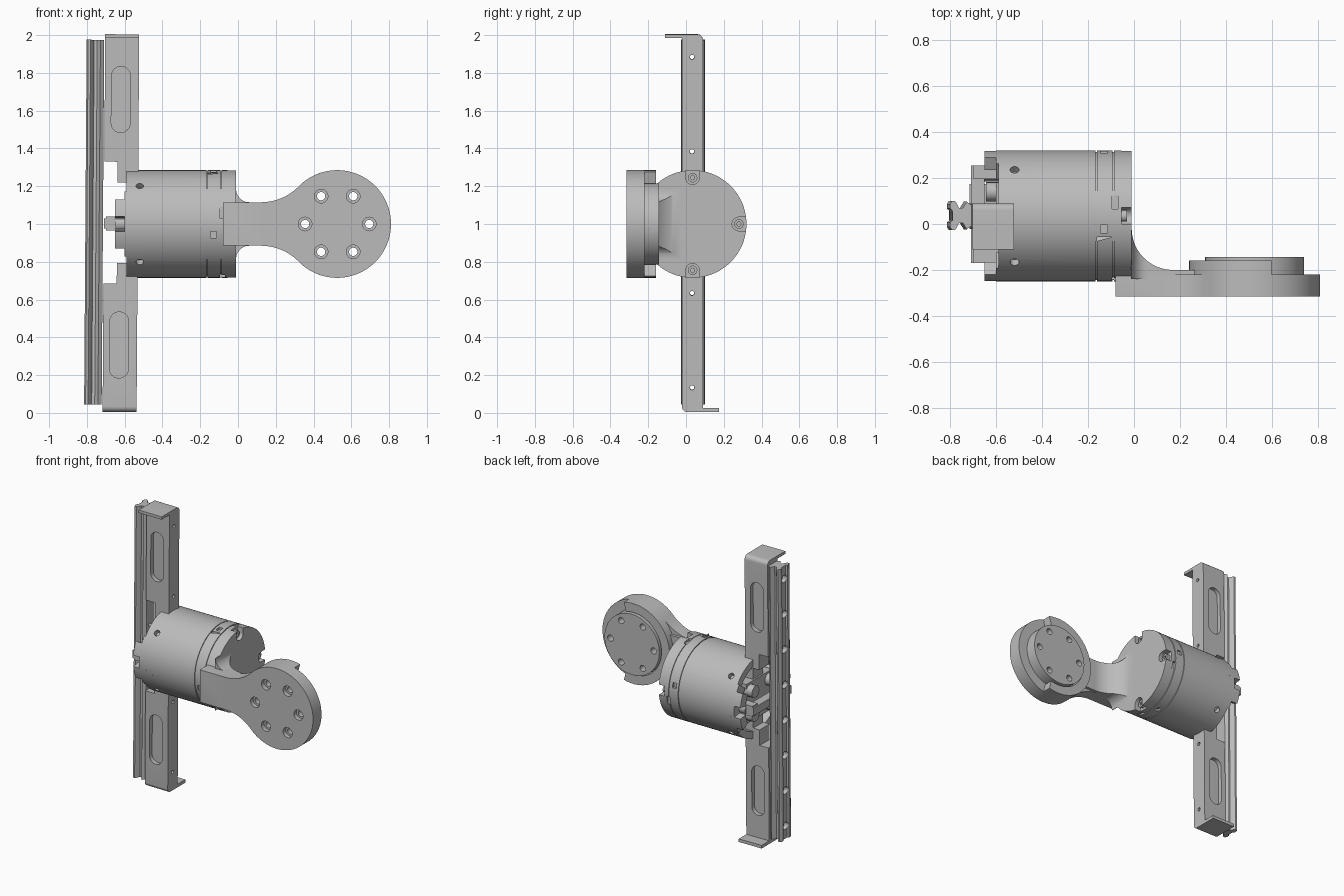
import bpy, bmesh, math
from mathutils import Matrix, Vector

if "Cube" in bpy.data.objects:
    bpy.data.objects.remove(bpy.data.objects["Cube"], do_unlink=True)

grey = bpy.data.materials.new("machined_grey")
grey.use_nodes = True
grey.diffuse_color = (0.5, 0.5, 0.5, 1)
grey.node_tree.nodes["Principled BSDF"].inputs["Base Color"].default_value = (0.5, 0.5, 0.5, 1)
parts = []


def add(name, bm):
    bmesh.ops.recalc_face_normals(bm, faces=bm.faces)
    me = bpy.data.meshes.new(name)
    bm.to_mesh(me)
    bm.free()
    me.materials.append(grey)
    ob = bpy.data.objects.new(name, me)
    bpy.context.collection.objects.link(ob)
    parts.append(ob)
    return ob


def prism(name, outline, axis, lo, hi, round_lo=0):
    """Extrude a 2D outline along an axis; the outline uses the other two axes in order."""
    place = {"x": lambda a, b, t: (t, a, b), "y": lambda a, b, t: (a, t, b),
             "z": lambda a, b, t: (a, b, t)}[axis]
    bm = bmesh.new()
    low = [bm.verts.new(place(a, b, lo)) for a, b in outline]
    high = [bm.verts.new(place(a, b, hi)) for a, b in outline]
    bottom = bm.faces.new(low)
    bm.faces.new(high[::-1])
    n = len(low)
    for i in range(n):
        j = (i + 1) % n
        bm.faces.new((low[i], high[i], high[j], low[j]))
    if round_lo:
        bmesh.ops.bevel(bm, geom=list(bottom.edges), offset=round_lo, segments=5,
                        profile=0.5, affect="EDGES", clamp_overlap=True)
    return add(name, bm)


def arc(cx, cy, r, a0, a1, n=24):
    return [(cx + r * math.cos(math.radians(a0 + (a1 - a0) * i / n)),
             cy + r * math.sin(math.radians(a0 + (a1 - a0) * i / n))) for i in range(n + 1)]


def disc(name, axis, c, r, lo, hi, n=64, round_lo=0):
    return prism(name, arc(c[0], c[1], r, 0, 360, n)[:-1], axis, lo, hi, round_lo)


def box(name, x0, x1, y0, y1, z0, z1):
    return prism(name, [(x0, y0), (x1, y0), (x1, y1), (x0, y1)], "z", z0, z1)


def cut(ob, cutters, op="DIFFERENCE"):
    for c in cutters:
        m = ob.modifiers.new("cut", "BOOLEAN")
        m.operation, m.object, m.solver = op, c, "EXACT"
    bpy.context.view_layer.update()
    me = bpy.data.meshes.new_from_object(ob.evaluated_get(bpy.context.evaluated_depsgraph_get()))
    ob.modifiers.clear()
    ob.data = me
    for c in cutters:
        parts.remove(c)
        bpy.data.objects.remove(c, do_unlink=True)
    return ob


YC, ZC, R = 0.035, 1.0, 0.285      # housing axis and radius
HX = 0.525                         # head centre in x

# Housing: a cup open at the back, with grooves, screw notches and side holes
housing = disc("housing", "x", (YC, ZC), R, -0.59, -0.01, 96)
cutters = [disc("bore", "x", (YC, ZC), 0.235, -0.7, -0.47)]
for gx in (-0.165, -0.09):
    ring = disc("groove", "x", (YC, ZC), 0.32, gx - 0.003, gx + 0.003, 96)
    cutters.append(cut(ring, [disc("core", "x", (YC, ZC), R - 0.006, -0.3, 0.1, 96)]))
for k in range(4):
    turn = (Matrix.Translation((0, YC, ZC)) @ Matrix.Rotation(math.radians(90 * k), 4, "X"))
    if k != 2:
        notch = prism("notch", arc(0.245, 0, 0.036, 90, 270) + [(0.32, -0.036), (0.32, 0.036)],
                      "x", -0.055, 0.05)
        screw = disc("cap_screw", "x", (0.245, 0), 0.025, -0.07, -0.03, 24)
        screw.data.transform(turn)
        cut(screw, [])
        socket = disc("socket", "x", (0.245, 0), 0.012, -0.045, 0.1, 6)
        socket.data.transform(turn)
        cut(screw, [socket])
        notch.data.transform(turn)
        cutters.append(notch)
    # Radial holes and short side slots
    side = disc("side_hole", "z", (-0.52, 0), 0.02, 0.25, 0.4, 16)
    side.data.transform(turn @ Matrix.Rotation(math.radians(45), 4, "X"))
    slot1 = box("side_slot", -0.145, -0.115, -0.075, -0.04, 0.265, 0.4)
    slot2 = box("side_slot", -0.095, -0.07, 0.03, 0.09, 0.265, 0.4)
    for s in (slot1, slot2):
        s.data.transform(turn)
    cutters += [side, slot1, slot2]
cut(housing, cutters)

# Rear lugs on the housing rim
for s, side in ((1, "back"), (-1, "front")):
    a0 = 0 if s > 0 else 180
    rim = arc(YC, ZC, R, a0 - 37, a0 + 37) + arc(YC, ZC, 0.2, a0 + 37, a0 - 37)
    prism(side + "_rim_step", rim, "x", -0.602, -0.5)
    for lo, hi in ((-27, -8), (8, 27)):
        lug = arc(YC, ZC, R, a0 + lo, a0 + hi, 8) + arc(YC, ZC, 0.225, a0 + hi, a0 + lo, 8)
        prism(side + "_rim_lug", lug, "x", -0.65, -0.5)

# Cross arm and small couplings between rail and housing
box("cross_arm", -0.71, -0.65, -0.17, 0.255, 0.975, 1.03)
for y in (-0.14, 0.225):
    y0, y1 = y - 0.03, y + 0.03
    box("cross_arm_end", -0.70, -0.46, y0, y1, 0.965, 1.04)
    knob = disc("arm_boss", "x", (y, ZC), 0.04, -0.65, -0.46, 24)
    cut(knob, [disc("hole", "x", (y, ZC), 0.015, -0.7, -0.6, 16)])
for y in (-0.07, 0.14):
    for z in (0.915, 1.085):
        disc("coupling_pin", "x", (y, z), 0.042, -0.645, -0.46, 20)
box("core_block", -0.60, -0.46, -0.11, 0.18, 0.86, 1.14)

# Rail with a waisted section and countersunk mounting holes
half = [(-0.715, 0.045), (-0.735, 0.06), (-0.752, 0.032), (-0.768, 0.032), (-0.78, 0.055),
        (-0.787, 0.063), (-0.80, 0.063), (-0.808, 0.05), (-0.808, 0.03), (-0.798, 0.022)]
section = [(x, 0.037 + y) for x, y in half] + [(x, 0.037 - y) for x, y in reversed(half)]
rail = prism("guide_rail", section, "z", 0.04, 1.97)
holes = []
for i in range(8):
    z = 0.13 + 0.25 * i
    holes.append(disc("hole", "x", (0.032, z), 0.012, -0.9, -0.6, 16))
    holes.append(disc("counterbore", "x", (0.032, z), 0.026, -0.9, -0.77, 20))
cut(rail, holes)

# Bracket: stepped bar with pocketed sides and a bent lip at each end
steps = [(-0.71, 0), (-0.53, 0), (-0.53, 2), (-0.71, 2), (-0.71, 1.325), (-0.64, 1.325),
         (-0.64, 1.215), (-0.59, 1.215), (-0.59, 0.79), (-0.64, 0.79), (-0.64, 0.68), (-0.71, 0.68)]
bracket = prism("bracket", steps, "y", -0.022, 0.09)
pockets = []
for lo, hi in ((0.18, 0.53), (1.48, 1.83)):
    shape = arc(-0.625, hi - 0.05, 0.05, 0, 180, 16) + arc(-0.625, lo + 0.05, 0.05, 180, 360, 16)
    pockets += [prism("pocket", shape, "y", -0.1, 0.008), prism("pocket", shape, "y", 0.06, 0.2)]
for z in (0.13, 0.63, 1.38, 1.88):
    pockets.append(disc("hole", "x", (0.032, z), 0.012, -0.9, -0.4, 16))
# Rounded outer bend corners
for y, z, sy, sz in ((-0.022, 0, 1, 1), (0.09, 2, -1, -1)):
    a = 270 if sz > 0 else 90
    b = 180 if sz > 0 else 0
    curve = arc(y + sy * 0.03, z + sz * 0.03, 0.03, a, b, 8)
    pockets.append(prism("corner", curve + [(y - sy * 0.02, z + sz * 0.03),
                                            (y - sy * 0.02, z - sz * 0.02),
                                            (y + sy * 0.03, z - sz * 0.02)], "x", -0.9, -0.4))
cut(bracket, pockets)
lips = [box("upper_lip", -0.71, -0.53, -0.11, 0.04, 1.98, 2.0),
        box("lower_lip", -0.71, -0.53, 0.03, 0.175, 0, 0.022)]

# Rail and bracket lean very slightly sideways
lean = Matrix.Translation((0, 0, 1)) @ Matrix.Rotation(math.radians(0.4), 4, "Y") @ Matrix.Translation((0, 0, -1))
for ob in [rail, bracket] + lips:
    ob.data.transform(lean)

# Arm plate: round head blending into a straight neck, front edge rounded
upper = arc(HX, ZC, R, 0, 135, 40) + arc(0.12, ZC + 0.398, 0.283, -44, -90, 16) + [(-0.08, ZC + 0.115)]
lower = [(x, 2 * ZC - z) for x, z in reversed(upper)]
plate = prism("arm_plate", upper + lower[:-1], "y", -0.315, -0.22, 0.035)

# Web joining the neck to the housing face, flared where it meets the housing
web = prism("arm_web", arc(0.17, -0.02, 0.18, 180, 270) + [(0.33, -0.2), (0.33, -0.24),
            (-0.075, -0.24), (-0.075, -0.2), (-0.03, -0.2), (-0.03, -0.02)], "z", 0.7, 1.3)
flare = [(0.33, ZC + 0.115)] + arc(0.06, ZC + 0.185, 0.07, 270, 180, 12) + [(-0.012, ZC + 0.185),
         (-0.012, ZC + 0.115), (-0.1, ZC + 0.115)]
flare += [(x, 2 * ZC - z) for x, z in reversed(flare)]
cut(web, [prism("flare", flare, "y", -0.4, 0.1)], "INTERSECT")

# Head: raised inner disc and a partial outer collar
inner = disc("head_inner_disc", "y", (HX, ZC), 0.215, -0.23, -0.143)
collar = prism("head_collar", arc(HX, ZC, R, 75, 285, 60) + arc(HX, ZC, 0.222, 285, 75, 60),
               "y", -0.225, -0.158)


def bolt_holes(r, lo, hi):
    return [disc("hole", "y", (HX + 0.17 * math.cos(k * math.pi / 3),
                               ZC + 0.17 * math.sin(k * math.pi / 3)), r, lo, hi, 24) for k in range(6)]


cut(plate, bolt_holes(0.022, -0.5, 0) + bolt_holes(0.036, -0.5, -0.285))
cut(inner, bolt_holes(0.022, -0.5, 0))

# Smooth round walls, keep machined edges crisp
bpy.ops.object.select_all(action="DESELECT")
for ob in parts:
    ob.select_set(True)
bpy.context.view_layer.objects.active = housing
bpy.ops.object.shade_smooth_by_angle(angle=math.radians(30))
